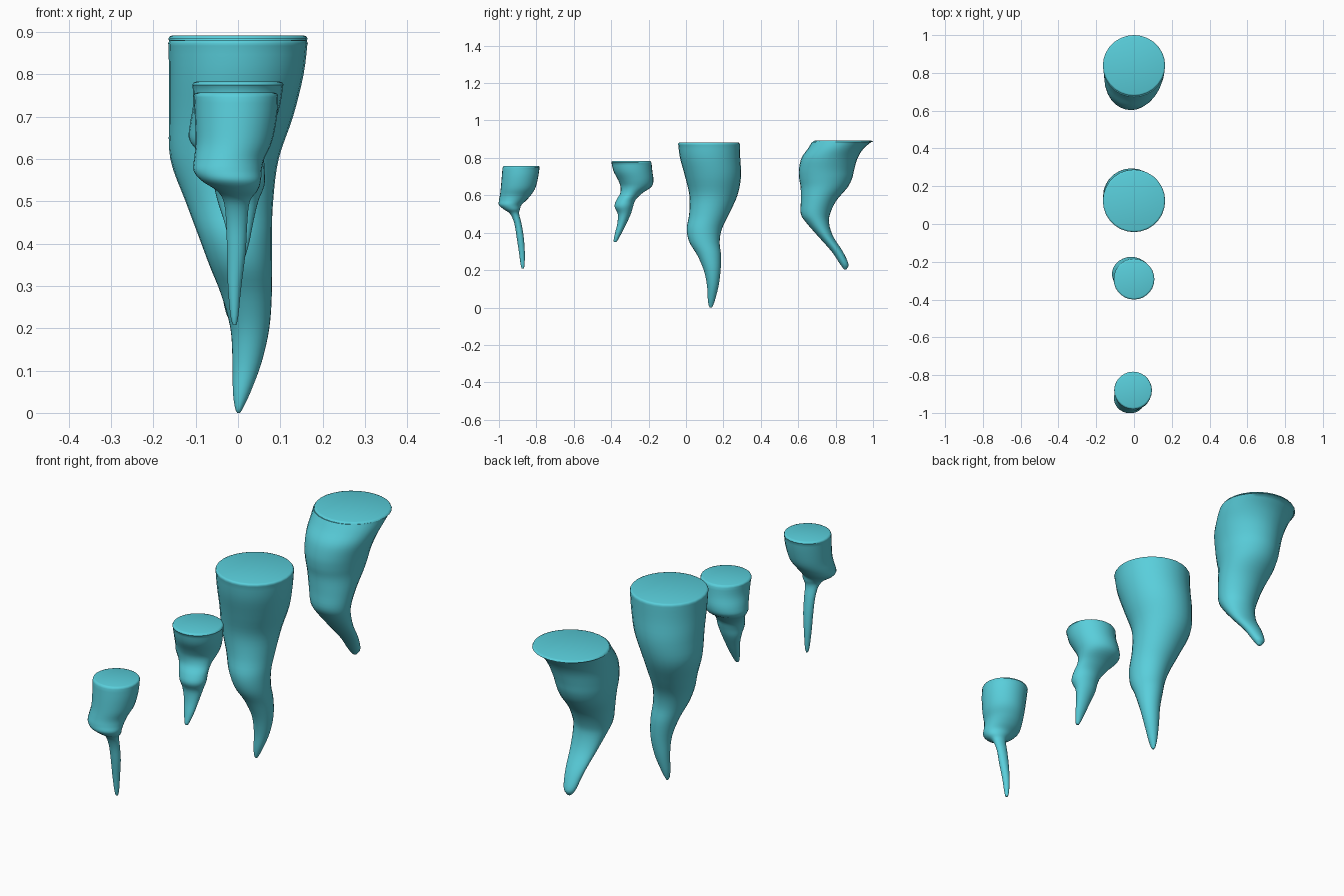
import bpy, bmesh, math

SIDES = 28
STEPS = 4

mat = bpy.data.materials.new("teal")
mat.diffuse_color = (0.1, 0.62, 0.71, 1)


def smooth(p0, p1, p2, p3, t):
    # Catmull-Rom blend of two neighbouring sections
    return [0.5 * (2*b + (c - a)*t + (2*a - 5*b + 4*c - d)*t*t + (3*b - a - 3*c + d)*t**3)
            for a, b, c, d in zip(p0, p1, p2, p3)]


def spike(name, sections):
    # sections from top to tip: (z, y_min, y_max, x_min, x_max)
    rows = []
    n = len(sections)
    for i in range(n - 1):
        p = [sections[min(max(i + k, 0), n - 1)] for k in (-1, 0, 1, 2)]
        rows += [smooth(*p, s / STEPS) for s in range(STEPS)]
    rows.append(sections[-1])
    # softened rim around the flat top
    z, y0, y1, x0, x1 = rows[0]
    rows[0] = (z - 0.008, y0, y1, x0, x1)
    rows.insert(0, (z - 0.002, y0 + .003, y1 - .003, x0 + .003, x1 - .003))
    rows.insert(0, (z, y0 + .009, y1 - .009, x0 + .009, x1 - .009))
    bm = bmesh.new()
    rings = []
    for z, y0, y1, x0, x1 in rows:
        ring = []
        for k in range(SIDES):
            a = 2 * math.pi * k / SIDES
            ring.append(bm.verts.new(((x0 + x1)/2 + (x1 - x0)/2 * math.cos(a),
                                      (y0 + y1)/2 + (y1 - y0)/2 * math.sin(a), z)))
        rings.append(ring)
    for r, s in zip(rings, rings[1:]):
        for k in range(SIDES):
            j = (k + 1) % SIDES
            bm.faces.new((r[k], s[k], s[j], r[j]))
    bm.faces.new(rings[0])
    bm.faces.new(rings[-1][::-1])
    bmesh.ops.recalc_face_normals(bm, faces=bm.faces)
    me = bpy.data.meshes.new(name)
    bm.to_mesh(me)
    bm.free()
    me.materials.append(mat)
    ob = bpy.data.objects.new(name, me)
    bpy.context.collection.objects.link(ob)
    bpy.ops.object.select_all(action='DESELECT')
    ob.select_set(True)
    bpy.context.view_layer.objects.active = ob
    bpy.ops.object.shade_smooth_by_angle(angle=math.radians(50))


# Front stalactite: blunt body with a thin needle
spike("front_stalactite", [
    (.757, -.98, -.782, -.105, .095), (.70, -.985, -.79, -.102, .092),
    (.64, -.99, -.805, -.10, .08), (.60, -.995, -.83, -.104, .062),
    (.572, -1.0, -.855, -.105, .056), (.548, -1.0, -.88, -.085, .054),
    (.525, -.975, -.888, -.05, .046), (.50, -.94, -.892, -.034, .028),
    (.45, -.918, -.88, -.028, .022), (.38, -.906, -.868, -.026, .018),
    (.30, -.894, -.862, -.024, .008), (.23, -.884, -.863, -.018, .001),
    (.208, -.878, -.868, -.012, -.004)])

# Small kinked stalactite
spike("small_stalactite", [
    (.783, -.40, -.185, -.108, .108), (.73, -.388, -.18, -.106, .10),
    (.68, -.362, -.174, -.114, .085), (.645, -.35, -.185, -.115, .072),
    (.61, -.352, -.235, -.088, .062), (.575, -.372, -.27, -.068, .063),
    (.54, -.382, -.283, -.058, .063), (.50, -.365, -.295, -.048, .048),
    (.45, -.367, -.318, -.032, .036), (.40, -.379, -.343, -.02, .026),
    (.36, -.387, -.365, -.008, .014), (.349, -.385, -.373, -.003, .008)])

# Tallest stalactite, reaching the ground
spike("tall_stalactite", [
    (.882, -.043, .288, -.165, .165), (.80, -.032, .29, -.163, .155),
    (.70, -.005, .294, -.163, .13), (.60, .018, .275, -.16, .096),
    (.50, .017, .23, -.124, .083), (.42, .004, .192, -.094, .08),
    (.35, .018, .18, -.068, .08), (.28, .06, .187, -.04, .08),
    (.20, .095, .185, -.018, .074), (.12, .112, .175, -.013, .056),
    (.05, .116, .158, -.012, .03), (.012, .121, .145, -.007, .012),
    (0, .128, .138, -.002, .005)])

# Rear stalactite with a flared back rim and a bent tip
spike("rear_stalactite", [
    (.892, .678, 1.0, -.165, .165), (.85, .652, .95, -.16, .158),
    (.80, .618, .918, -.157, .142), (.74, .604, .9, -.152, .122),
    (.69, .605, .888, -.145, .11), (.64, .613, .862, -.134, .10),
    (.57, .614, .803, -.115, .09), (.50, .614, .77, -.098, .08),
    (.45, .646, .765, -.082, .073), (.38, .707, .787, -.062, .062),
    (.30, .778, .838, -.042, .046), (.235, .822, .868, -.028, .03),
    (.21, .84, .862, -.012, .014), (.204, .846, .856, -.005, .006)])
